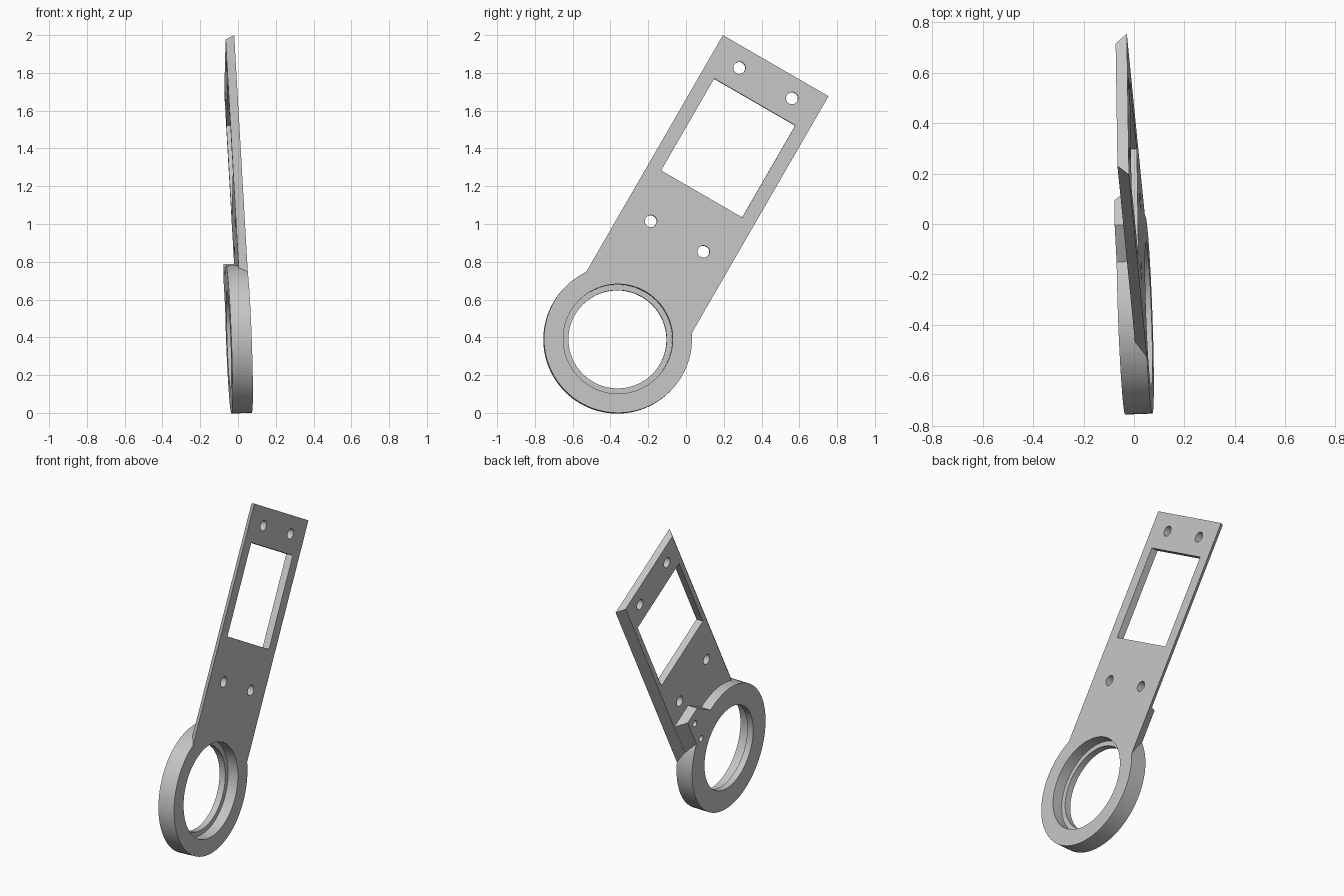
import bpy, bmesh, math
from mathutils import Matrix, Vector

cube = bpy.data.objects.get("Cube")
if cube:
    bpy.data.objects.remove(cube, do_unlink=True)

# Working frame: X across the arm, Y along the arm, Z out of its flat face
normal = Vector((1, 0.036, 0.0366)).normalized()
along = Vector((-0.0497, 0.5, 0.866)).normalized()
across = along.cross(normal).normalized()
frame = Matrix((across, along, normal)).transposed().to_4x4()
frame.translation = (0.0587, -0.36, 0.392)

PLATE = 0.045      # arm thickness
RING = 0.108       # ring thickness

grey = bpy.data.materials.new("light grey")
grey.use_nodes = True
colour = (0.56, 0.56, 0.56, 1)
grey.diffuse_color = colour
grey.node_tree.nodes["Principled BSDF"].inputs["Base Color"].default_value = colour


def loft(name, back, front, w0, w1):
    """Solid between two matching outlines at depths w0 < w1."""
    bm = bmesh.new()
    lo = [bm.verts.new((x, y, w0)) for x, y in back]
    hi = [bm.verts.new((x, y, w1)) for x, y in front]
    bm.faces.new(lo[::-1])
    bm.faces.new(hi)
    n = len(lo)
    for i in range(n):
        j = (i + 1) % n
        bm.faces.new((lo[i], lo[j], hi[j], hi[i]))
    bmesh.ops.recalc_face_normals(bm, faces=bm.faces)
    mesh = bpy.data.meshes.new(name)
    bm.to_mesh(mesh)
    bm.free()
    ob = bpy.data.objects.new(name, mesh)
    bpy.context.collection.objects.link(ob)
    mesh.materials.append(grey)
    return ob


def box(half, y0, y1):
    return [(-half, y0), (half, y0), (half, y1), (-half, y1)]


def disc(name, x, y, r, w0, w1, n=32):
    pts = [(x + r * math.cos(math.tau * i / n), y + r * math.sin(math.tau * i / n))
           for i in range(n)]
    return loft(name, pts, pts, w0, w1)


def combine(target, tool, operation):
    mod = target.modifiers.new(operation, "BOOLEAN")
    mod.operation = operation
    mod.solver = "EXACT"
    mod.object = tool
    bpy.context.view_layer.objects.active = target
    bpy.ops.object.modifier_apply(modifier=mod.name)
    bpy.data.objects.remove(tool, do_unlink=True)


# Ring, with the bevel-sided arm plate joined flush to its front
bracket = disc("ring_bracket", 0, 0, 0.392, -RING, 0, 96)
arm = loft("arm_plate", box(0.28, 0.1, 1.672), box(0.323, 0.1, 1.672), -PLATE, 0)
combine(bracket, arm, "UNION")


# Clamp block on the back of the arm, beside the ring
def block_outline(edge):
    return [(0, 0.36), (edge, 0.25), (edge, 0.526), (0.112, 0.526), (0.026, 0.4)]


block = loft("clamp_block", block_outline(0.225), block_outline(0.292), -RING, -0.03)
combine(bracket, block, "UNION")

# Stepped bore through the ring
combine(bracket, disc("bore", 0, 0, 0.26, -0.3, 0.2, 96), "DIFFERENCE")
combine(bracket, disc("counterbore", 0, 0, 0.29, -0.068, 0.2, 96), "DIFFERENCE")

# Rectangular window and four screw holes in the arm
window = box(0.248, 0.887, 1.45)
combine(bracket, loft("window", window, window, -0.3, 0.2), "DIFFERENCE")
for y in (0.627, 1.566):
    for x in (-0.161, 0.161):
        combine(bracket, disc("screw_hole", x, y, 0.032, -0.3, 0.2), "DIFFERENCE")

# Two blind holes in the clamp block
for y in (0.455, 0.31):
    combine(bracket, disc("blind_hole", 0.175, y, 0.02, -0.3, -0.04), "DIFFERENCE")

# Stand the part up and shade it
bracket.data.transform(frame)
bpy.ops.object.select_all(action="DESELECT")
bracket.select_set(True)
bpy.context.view_layer.objects.active = bracket
bpy.ops.object.shade_smooth_by_angle(angle=math.radians(25))
